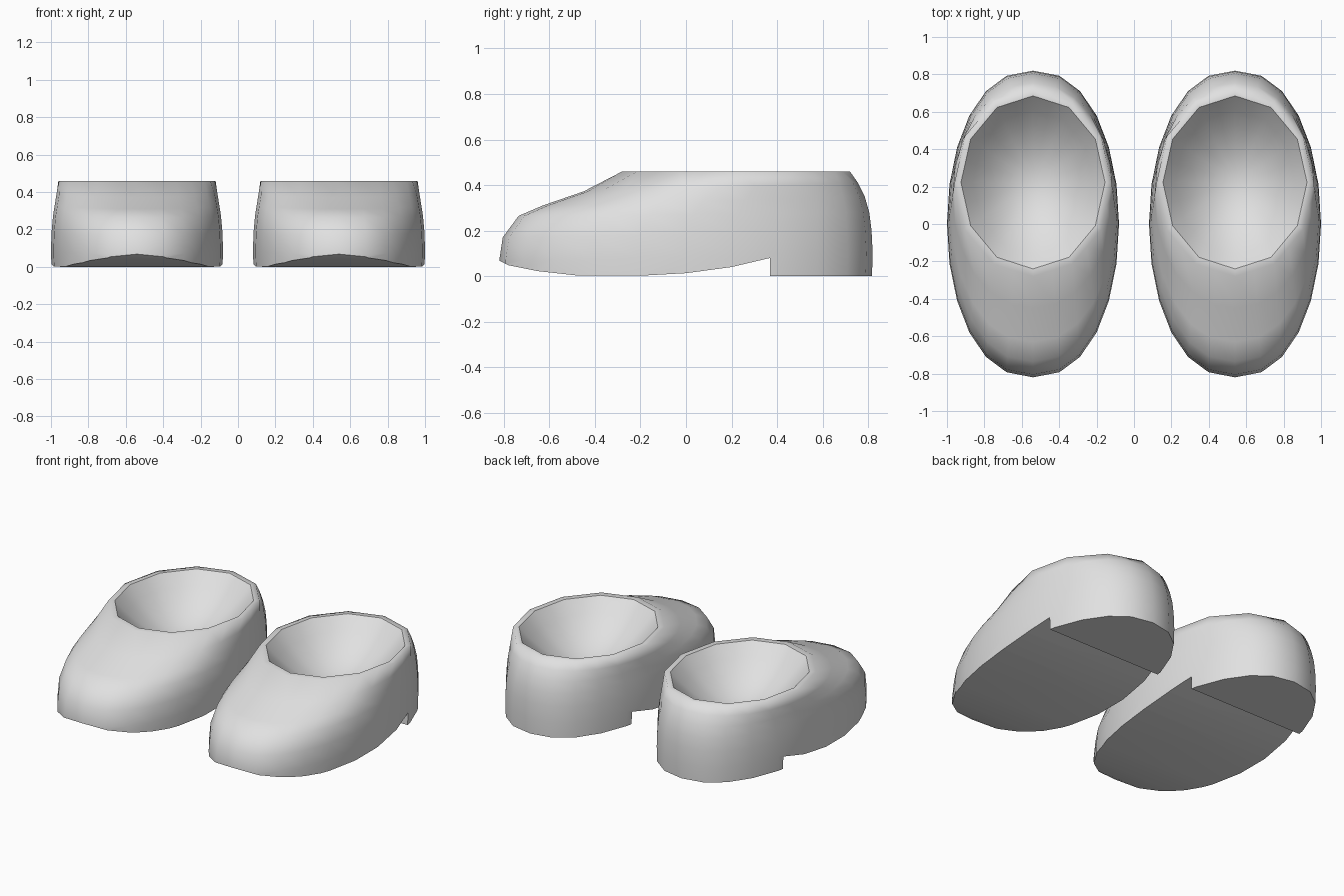
import bpy, bmesh
from math import sin, cos, pi, radians, copysign

cube = bpy.data.objects.get("Cube")
if cube:
    bpy.data.objects.remove(cube)

SEGMENTS = 24
FOOT_X = 0.54
RIM_Z = 0.46

grey = bpy.data.materials.new("light grey")
grey.use_nodes = True
colour = (0.75, 0.75, 0.75, 1)
grey.diffuse_color = colour
grey.node_tree.nodes["Principled BSDF"].inputs["Base Color"].default_value = colour


def oval(toe, heel, width, e=1.0):
    """Closed outline between a toe y and a heel y; e below 1 gives blunter ends."""
    mid, half = (toe + heel) / 2, (heel - toe) / 2
    points = []
    for i in range(SEGMENTS):
        s, c = sin(2 * pi * i / SEGMENTS), cos(2 * pi * i / SEGMENTS)
        points.append((width * copysign(abs(s) ** e, s), mid + half * c))
    return points


def coarse(points):
    """Straighten every second corner so the outline has half the sides."""
    n = len(points)
    return [p if i % 2 == 0 else tuple((a + b) / 2 for a, b in zip(points[i - 1], points[(i + 1) % n]))
            for i, p in enumerate(points)]


def new_object(name, bm):
    bmesh.ops.recalc_face_normals(bm, faces=bm.faces)
    mesh = bpy.data.meshes.new(name)
    bm.to_mesh(mesh)
    bm.free()
    mesh.materials.append(grey)
    ob = bpy.data.objects.new(name, mesh)
    bpy.context.collection.objects.link(ob)
    return ob


# Upper: rings as toe y, toe z, heel y, heel z, half width, bluntness
LEVELS = [
    (-0.82, -0.06, 0.815, -0.06, 0.455, 0.87),
    (-0.82, 0.07, 0.82, 0.10, 0.46, 0.87),
    (-0.805, 0.17, 0.815, 0.20, 0.457, 0.87),
    (-0.735, 0.265, 0.805, 0.28, 0.449, 0.88),
    (-0.63, 0.31, 0.785, 0.35, 0.44, 0.91),
    (-0.45, 0.372, 0.755, 0.41, 0.43, 0.95),
]
bm = bmesh.new()
rings = []
for toe, toe_z, heel, heel_z, width, e in LEVELS:
    ring = []
    for x, y in oval(toe, heel, width, e):
        t = (y - toe) / (heel - toe)
        ring.append(bm.verts.new((x, y, toe_z + t * (heel_z - toe_z))))
    rings.append(ring)

# Flat rim around the opening
opening = coarse(oval(-0.24, 0.685, 0.385))
for outline in (coarse(oval(-0.28, 0.72, 0.42)), opening):
    rings.append([bm.verts.new((x, y, RIM_Z)) for x, y in outline])

# Shallow bowl inside the opening
DEPTH, STEPS, BOWL_Y = 0.25, 6, 0.2225
for k in range(1, STEPS):
    r = 1 - k / STEPS
    rings.append([bm.verts.new((x * r, BOWL_Y + (y - BOWL_Y) * r, RIM_Z - DEPTH * (1 - r * r)))
                  for x, y in opening])

for low, high in zip(rings, rings[1:]):
    for i in range(SEGMENTS):
        j = (i + 1) % SEGMENTS
        bm.faces.new((low[i], low[j], high[j], high[i]))
bm.faces.new(rings[0])
bottom = bm.verts.new((0, BOWL_Y, RIM_Z - DEPTH))
for i in range(SEGMENTS):
    bm.faces.new((rings[-1][i], rings[-1][(i + 1) % SEGMENTS], bottom))
shoe = new_object("left_shoe", bm)

# Sole shape: everything under this side profile is cut away
SOLE = [(-1, 0.14), (-0.82, 0.068), (-0.78, 0.048), (-0.65, 0.022), (-0.47, 0.002), (-0.2, 0.002),
        (0, 0.013), (0.2, 0.04), (0.37, 0.08), (0.37, 0), (1, 0), (1, -0.3), (-1, -0.3)]
bm = bmesh.new()
face = bm.faces.new([bm.verts.new((-0.7, y, z)) for y, z in SOLE])
side = bmesh.ops.extrude_face_region(bm, geom=[face])["geom"]
bmesh.ops.translate(bm, vec=(1.4, 0, 0), verts=[v for v in side if isinstance(v, bmesh.types.BMVert)])
cutter = new_object("sole_cutter", bm)
cutter.hide_render = True

bpy.ops.object.select_all(action='DESELECT')
shoe.select_set(True)
bpy.context.view_layer.objects.active = shoe
cut = shoe.modifiers.new("sole_cut", 'BOOLEAN')
cut.operation, cut.solver, cut.object = 'DIFFERENCE', 'EXACT', cutter
bpy.ops.object.modifier_apply(modifier=cut.name)
bpy.data.objects.remove(cutter)
bpy.ops.object.shade_smooth_by_angle(angle=radians(40))


# Keep the outer edge of the rim soft
def on_outer_rim(vert):
    x, y, z = vert.co
    return z > RIM_Z - 0.001 and (x / 0.4) ** 2 + ((y - BOWL_Y) / 0.475) ** 2 > 1


for edge in shoe.data.edges:
    if all(on_outer_rim(shoe.data.vertices[i]) for i in edge.vertices):
        edge.use_edge_sharp = False

# Second shoe
shoe.location.x = FOOT_X
other = shoe.copy()
other.data = shoe.data.copy()
other.name = "right_shoe"
other.location.x = -FOOT_X
bpy.context.collection.objects.link(other)
